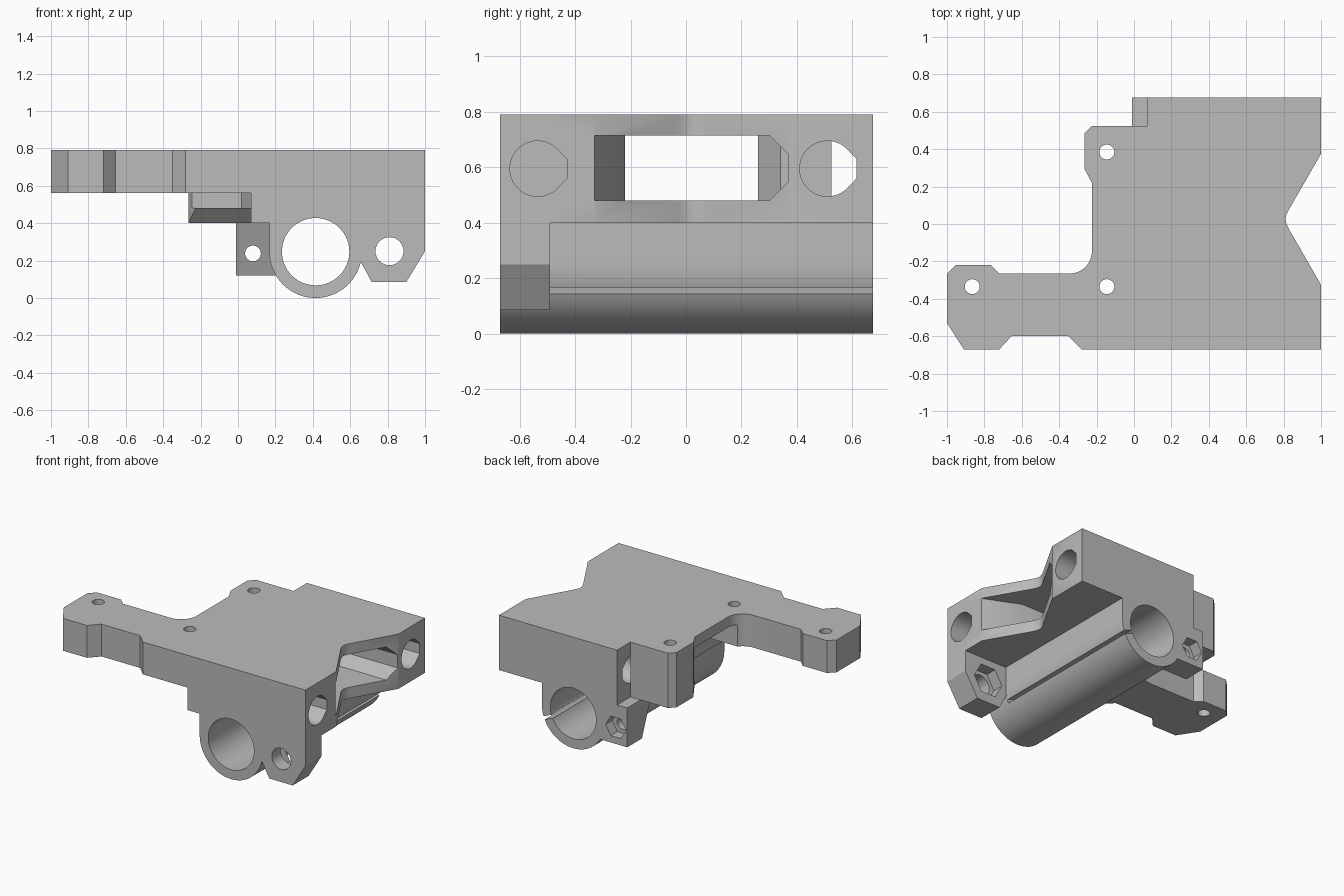
import bpy, bmesh
from math import pi, sin, cos, radians
from mathutils import Vector

cube = bpy.data.objects.get("Cube")
if cube:
    bpy.data.objects.remove(cube, do_unlink=True)

grey = bpy.data.materials.new("plain_grey")
grey.use_nodes = True
grey.diffuse_color = (0.5, 0.5, 0.5, 1)
grey.node_tree.nodes["Principled BSDF"].inputs["Base Color"].default_value = (0.5, 0.5, 0.5, 1)


def prism(name, axis, pts, lo, hi):
    """Extrude a 2D outline along an axis; the outline uses the other two axes in order."""
    place = {"x": lambda a, b, t: (t, a, b),
             "y": lambda a, b, t: (a, t, b),
             "z": lambda a, b, t: (a, b, t)}[axis]
    bm = bmesh.new()
    face = bm.faces.new([bm.verts.new(place(a, b, lo)) for a, b in pts])
    ext = bmesh.ops.extrude_face_region(bm, geom=[face])
    shift = Vector(place(0, 0, hi - lo))
    bmesh.ops.translate(bm, vec=shift, verts=[v for v in ext["geom"] if isinstance(v, bmesh.types.BMVert)])
    bmesh.ops.recalc_face_normals(bm, faces=bm.faces)
    mesh = bpy.data.meshes.new(name)
    bm.to_mesh(mesh)
    bm.free()
    mesh.materials.append(grey)
    obj = bpy.data.objects.new(name, mesh)
    bpy.context.collection.objects.link(obj)
    return obj


def arc(cx, cy, r, start, end, n):
    angles = [radians(start + (end - start) * i / n) for i in range(n + 1)]
    return [(cx + r * cos(a), cy + r * sin(a)) for a in angles]


def circle(cx, cy, r, n=48):
    return arc(cx, cy, r, 0, 360, n)[:-1]


def combine(target, tool, operation):
    mod = target.modifiers.new("shape", "BOOLEAN")
    mod.operation = operation
    mod.solver = "EXACT"
    mod.object = tool
    graph = bpy.context.evaluated_depsgraph_get()
    mesh = bpy.data.meshes.new_from_object(target.evaluated_get(graph))
    target.modifiers.clear()
    target.data = mesh
    bpy.data.objects.remove(tool, do_unlink=True)


BACK, FRONT, LUG = 0.675, -0.67, -0.49

# Main plate with arm, rear tab and V notch
outline = [(1, FRONT), (1, -0.325)]
outline += [(0.83, -0.03), (0.815, 0), (0.81, 0.025), (0.815, 0.05), (0.83, 0.08)]
outline += [(1, 0.375), (1, BACK), (0.07, BACK), (0.07, 0.525), (-0.225, 0.525),
            (-0.265, 0.485), (-0.265, 0.295), (-0.225, 0.22)]
outline += arc(-0.345, -0.145, 0.12, 0, -90, 12)
outline += [(-0.72, -0.265), (-0.765, -0.22), (-0.955, -0.22), (-1, -0.265), (-1, -0.53),
            (-0.91, FRONT), (-0.72, FRONT), (-0.655, -0.6), (-0.35, -0.6), (-0.28, FRONT)]
body = prism("carriage_body", "z", outline, 0.4, 0.79)

# Step below the arm, sloping down into the tab
step = [(-1, 0.3), (-1, 0.56), (0.14, 0.56), (0.3, 0.4), (0.3, 0.3)]
combine(body, prism("arm_step", "x", step, -2, 0.07), "DIFFERENCE")

# Round clamp barrel hanging under the plate
CX, CZ, R = 0.415, 0.2475, 0.2475
barrel = [(CX + R, 0.45), (CX - R, 0.45)] + arc(CX, CZ, R, 180, 360, 40)
combine(body, prism("barrel", "y", barrel, FRONT, BACK), "UNION")

# Front screw lug
lug = [(0.62, 0.45), (0.62, 0.26), (0.715, 0.085), (0.9, 0.085), (1, 0.25), (1, 0.45)]
combine(body, prism("front_lug", "y", lug, FRONT, LUG), "UNION")

# Rear nut block with sloped underside
block = [(BACK, 0.4), (BACK, 0.12), (0.51, 0.12), (0.4, 0.4)]
combine(body, prism("nut_block", "x", block, -0.01, 0.2), "UNION")

# Barrel bore and clamp slit
combine(body, prism("bore", "y", circle(CX, CZ, 0.18, 64), -1, 1), "DIFFERENCE")
a = radians(-22)
slit = [(CX + r * cos(a) - w * sin(a), CZ + r * sin(a) + w * cos(a))
        for r, w in ((0.15, -0.012), (0.3, -0.012), (0.3, 0.012), (0.15, 0.012))]
combine(body, prism("slit", "y", slit, LUG, 1), "DIFFERENCE")

# Screw holes with hexagonal nut traps
for x, z, r, hex_r, lo, hi in ((0.81, 0.25, 0.075, 0.115, -0.57, -0.4),
                               (0.08, 0.238, 0.042, 0.08, 0.6, 0.8)):
    span = (-1, -0.4) if hi < 0 else (0.3, 1)
    combine(body, prism("screw_hole", "y", circle(x, z, r, 32), *span), "DIFFERENCE")
    combine(body, prism("nut_trap", "y", circle(x, z, hex_r, 6), lo, hi), "DIFFERENCE")

# Teardrop rod holes running across the body
for y in (-0.535, 0.51):
    drop = arc(y, 0.595, 0.1, 45, 315, 36) + [(y + 0.105, 0.56), (y + 0.105, 0.63)]
    combine(body, prism("rod_hole", "x", drop, 0.07, 1.2), "DIFFERENCE")

# Belt window: chamfered wide part narrowing to the far side
wide = [(-0.22, 0.48), (0.3, 0.48), (0.37, 0.55), (0.37, 0.645), (0.3, 0.715), (-0.22, 0.715)]
combine(body, prism("belt_window", "x", wide, 0.13, 1.2), "DIFFERENCE")
narrow = [(-0.5, -0.22), (0.75, -0.22), (1, -0.33), (1.1, -0.33), (1.1, 0.26),
          (0.13, 0.26), (0.13, 0.34), (0.02, 0.26), (-0.5, 0.26)]
combine(body, prism("belt_channel", "z", narrow, 0.48, 0.715), "DIFFERENCE")

# Vertical mounting holes
for x, y in ((-0.865, -0.335), (-0.145, -0.335), (-0.145, 0.385)):
    combine(body, prism("mount_hole", "z", circle(x, y, 0.04, 32), 0, 1), "DIFFERENCE")

# Smooth the round surfaces, keep edges sharp
bpy.context.view_layer.objects.active = body
body.select_set(True)
bpy.ops.object.shade_smooth_by_angle(angle=radians(30))
